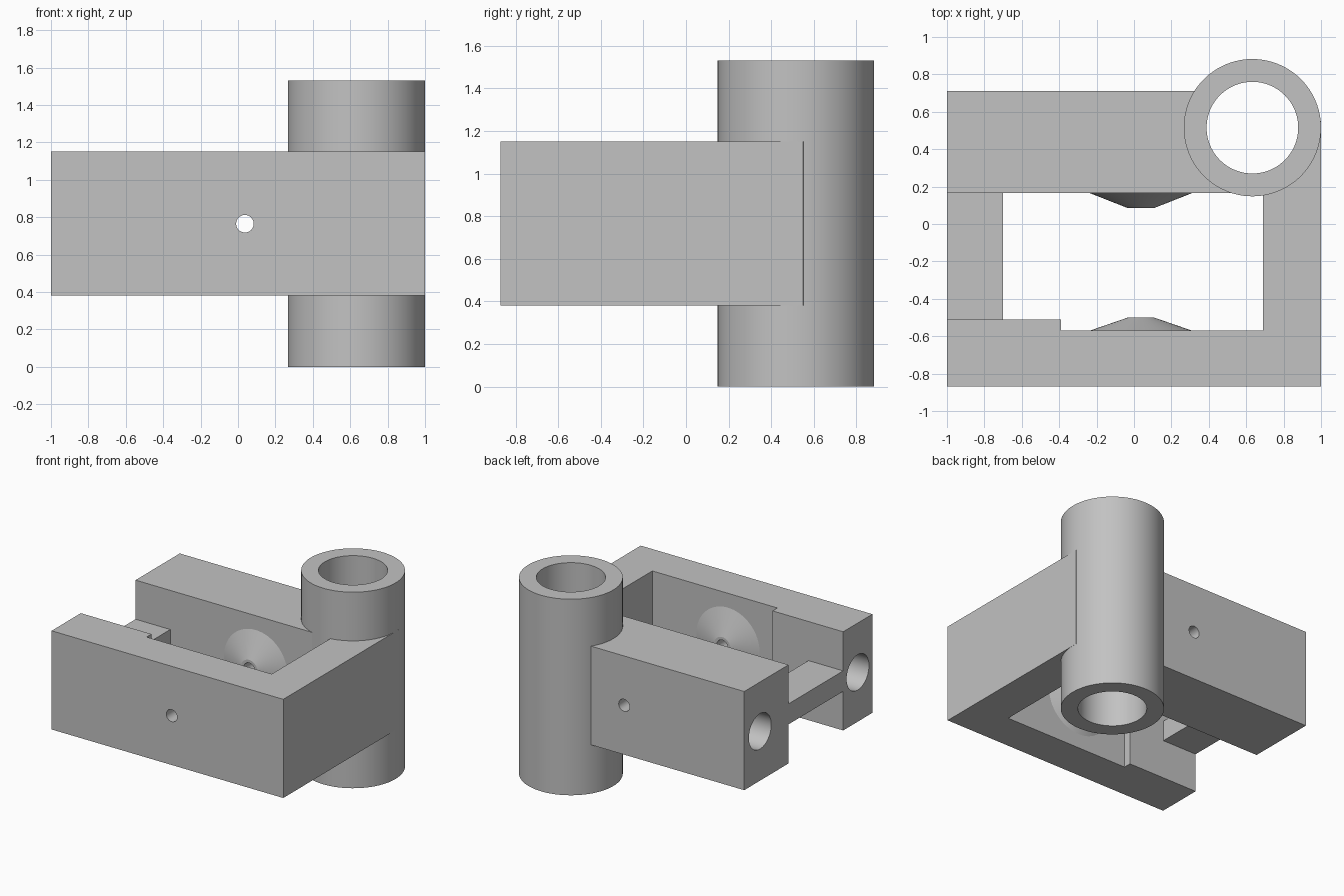
import bpy, bmesh
from math import radians
from mathutils import Matrix, Vector

cube = bpy.data.objects.get("Cube")
if cube:
    bpy.data.objects.remove(cube, do_unlink=True)

# Single plain material
grey = bpy.data.materials.new("plain grey")
grey.use_nodes = True
colour = (0.54, 0.54, 0.54, 1)
grey.diffuse_color = colour
grey.node_tree.nodes["Principled BSDF"].inputs["Base Color"].default_value = colour

BOTTOM, TOP = 0.38, 1.15
MID = (BOTTOM + TOP) / 2
HEIGHT = 1.53
SLEEVE = Vector((0.633, 0.515, HEIGHT / 2))
PIN_X = 0.037
TURN = {"x": Matrix.Rotation(radians(90), 4, "Y"),
        "y": Matrix.Rotation(radians(90), 4, "X"),
        "-y": Matrix.Rotation(radians(-90), 4, "X"),
        "z": Matrix.Identity(4)}


def finish(name, bm):
    bmesh.ops.recalc_face_normals(bm, faces=bm.faces)
    mesh = bpy.data.meshes.new(name)
    bm.to_mesh(mesh)
    bm.free()
    mesh.materials.append(grey)
    obj = bpy.data.objects.new(name, mesh)
    bpy.context.collection.objects.link(obj)
    return obj


def prism(name, outline, low, high):
    bm = bmesh.new()
    face = bm.faces.new([bm.verts.new((x, y, low)) for x, y in outline])
    grown = bmesh.ops.extrude_face_region(bm, geom=[face])["geom"]
    verts = [v for v in grown if isinstance(v, bmesh.types.BMVert)]
    bmesh.ops.translate(bm, verts=verts, vec=(0, 0, high - low))
    return finish(name, bm)


def cone(name, centre, axis, r1, r2, length, sides=96):
    bm = bmesh.new()
    bmesh.ops.create_cone(bm, cap_ends=True, segments=sides, radius1=r1, radius2=r2,
                          depth=length, matrix=Matrix.Translation(centre) @ TURN[axis])
    return finish(name, bm)


def cutter(name, centre, axis, radius, length, sides=96):
    obj = cone(name, centre, axis, radius, radius, length, sides)
    obj.hide_render = True
    return obj


def cut(obj, *tools):
    for tool in tools:
        mod = obj.modifiers.new(tool.name, "BOOLEAN")
        mod.operation, mod.solver, mod.object = "DIFFERENCE", "EXACT", tool
    graph = bpy.context.evaluated_depsgraph_get()
    mesh = bpy.data.meshes.new_from_object(obj.evaluated_get(graph))
    obj.modifiers.clear()
    obj.data = mesh


# Open frame: front arm with thickened tip, side arm and back arm
frame = prism("frame", [(-1, -0.87), (1, -0.87), (1, 0.55), (0.65, 0.71), (-1, 0.71),
                        (-1, 0.165), (0.69, 0.165), (0.69, -0.57), (-0.39, -0.57),
                        (-0.39, -0.51), (-1, -0.51)], BOTTOM, TOP)

# Thin bar bridging the open ends
crossbar = prism("crossbar", [(-1, -0.51), (-0.7, -0.51), (-0.7, 0.165), (-1, 0.165)],
                 MID - 0.08, MID + 0.08)

# Upright sleeve at the back corner
sleeve = cone("sleeve", SLEEVE, "z", 0.367, 0.367, HEIGHT)

# Shallow cones around the pin holes, facing each other
front_cone = cone("front_guide_cone", (PIN_X, -0.535, MID), "-y", 0.273, 0.07, 0.07)
back_cone = cone("back_guide_cone", (PIN_X, 0.125, MID), "y", 0.273, 0.07, 0.08)

# Cutters: sleeve bore, cross pin hole and blind sockets in the arm tips
bore = cutter("bore_cutter", SLEEVE, "z", 0.245, 2)
clearance = cutter("clearance_cutter", SLEEVE, "z", 0.3, 2)
pin = cutter("pin_cutter", (PIN_X, 0, MID), "y", 0.047, 3, 32)
sockets = [cutter("socket_cutter", (-1, y, MID), "x", 0.138, 1, 64) for y in (-0.69, 0.515)]

cut(frame, clearance, pin, *sockets)
cut(sleeve, bore)
cut(front_cone, pin)
cut(back_cone, pin)
for tool in (bore, clearance, pin, *sockets):
    bpy.data.objects.remove(tool, do_unlink=True)

# Smooth round walls, sharp edges elsewhere
bpy.ops.object.select_all(action="DESELECT")
for obj in (frame, crossbar, sleeve, front_cone, back_cone):
    obj.select_set(True)
bpy.context.view_layer.objects.active = frame
bpy.ops.object.shade_smooth_by_angle(angle=radians(15))
